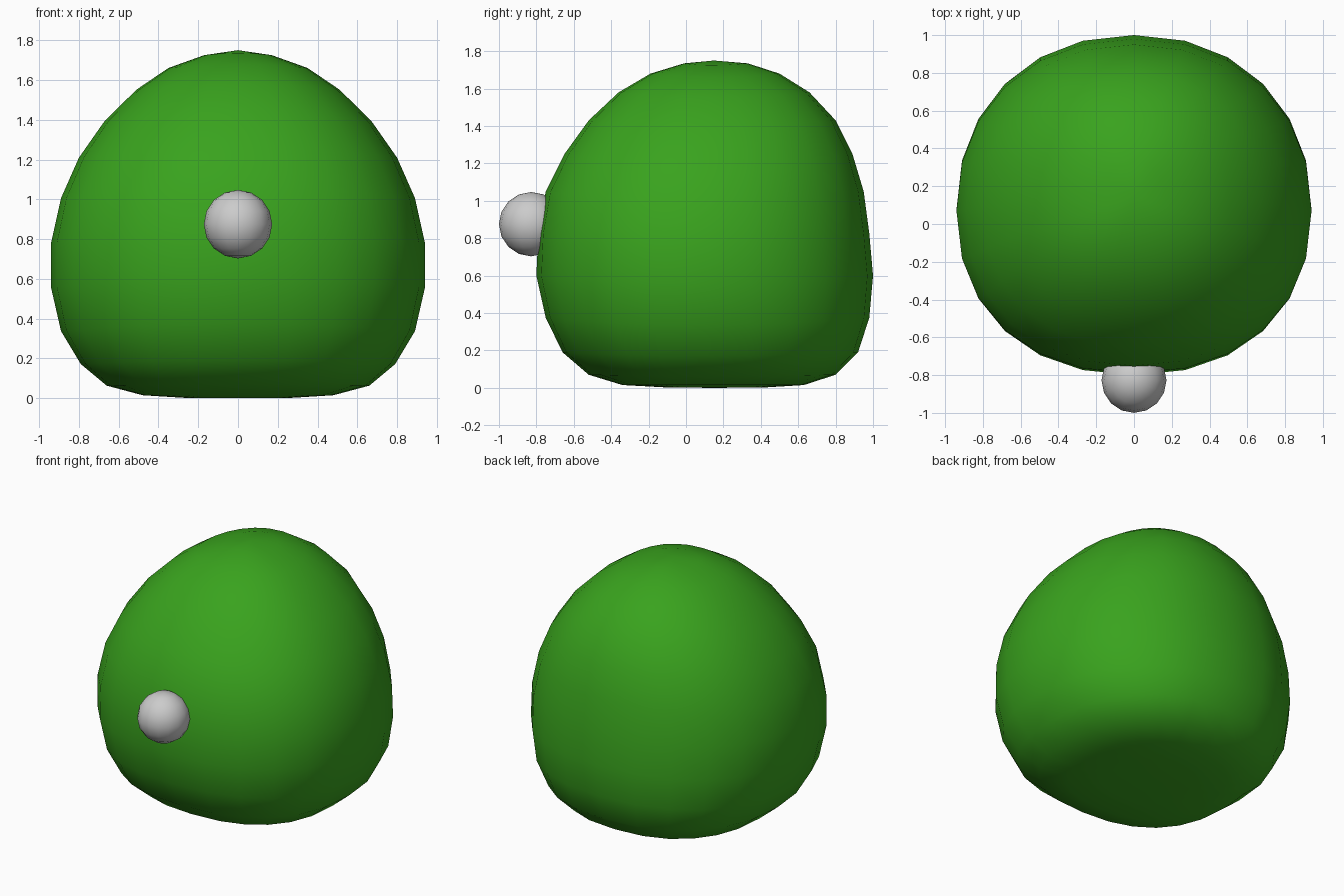
import bpy, bmesh
from math import sin, cos, tau, pi

if "Cube" in bpy.data.objects:
    bpy.data.objects.remove(bpy.data.objects["Cube"])

SEGS = 24
# rings from top to bottom: half width, front y, back y, height
RINGS = [(.17, -.01, .33, 1.735), (.35, -.19, .50, 1.68), (.51, -.36, .66, 1.58),
         (.67, -.52, .80, 1.43), (.80, -.65, .89, 1.25), (.89, -.75, .95, 1.05),
         (.94, -.79, .98, .825), (.94, -.80, 1.0, .60), (.89, -.75, .98, .375),
         (.79, -.66, .92, .19), (.66, -.52, .80, .07), (.48, -.34, .63, .015),
         (.27, -.10, .42, .002)]


def power(v, e):
    return abs(v) ** e * (1 if v >= 0 else -1)


def finish(bm, name, material=None):
    bmesh.ops.recalc_face_normals(bm, faces=bm.faces)
    for f in bm.faces:
        f.smooth = True
    me = bpy.data.meshes.new(name)
    bm.to_mesh(me)
    bm.free()
    if material:
        me.materials.append(material)
    ob = bpy.data.objects.new(name, me)
    bpy.context.collection.objects.link(ob)
    return ob


green = bpy.data.materials.new("green")
green.diffuse_color = (0.041, 0.365, 0.0125, 1)
green.use_nodes = True
green.node_tree.nodes["Principled BSDF"].inputs["Base Color"].default_value = green.diffuse_color

# body: rounded rings, squarer towards the base, sagging slightly at the sides
bm = bmesh.new()
loops = []
for k, (w, front, back, z) in enumerate(RINGS):
    e = 0.92 if k < 8 else 0.92 - 0.025 * (k - 7)
    sag = 0.045 * sin(pi * (k + 1) / 14) if k < 11 else 0
    cy, ry = (front + back) / 2, (back - front) / 2
    loop = []
    for i in range(SEGS):
        c, s = cos(tau * i / SEGS), sin(tau * i / SEGS)
        zz = z - min(sag, z * 0.1) * c * c
        y = cy + ry * power(s, e) - 0.025 * c * c
        loop.append(bm.verts.new((w * power(c, e), y, zz)))
    loops.append(loop)
for a, b in zip(loops, loops[1:]):
    for i in range(SEGS):
        j = (i + 1) % SEGS
        bm.faces.new((a[i], a[j], b[j], b[i]))
for loop, z in ((loops[0], 1.75), (loops[-1], 0)):
    pole = bm.verts.new((0, 0.15, z))
    for i in range(SEGS):
        bm.faces.new((loop[i], loop[(i + 1) % SEGS], pole))
finish(bm, "body", green)

# nose: small ball on the front
bm = bmesh.new()
bmesh.ops.create_uvsphere(bm, u_segments=16, v_segments=8, radius=0.172)
nose = finish(bm, "nose")
nose.location = (0, -0.828, 0.875)
